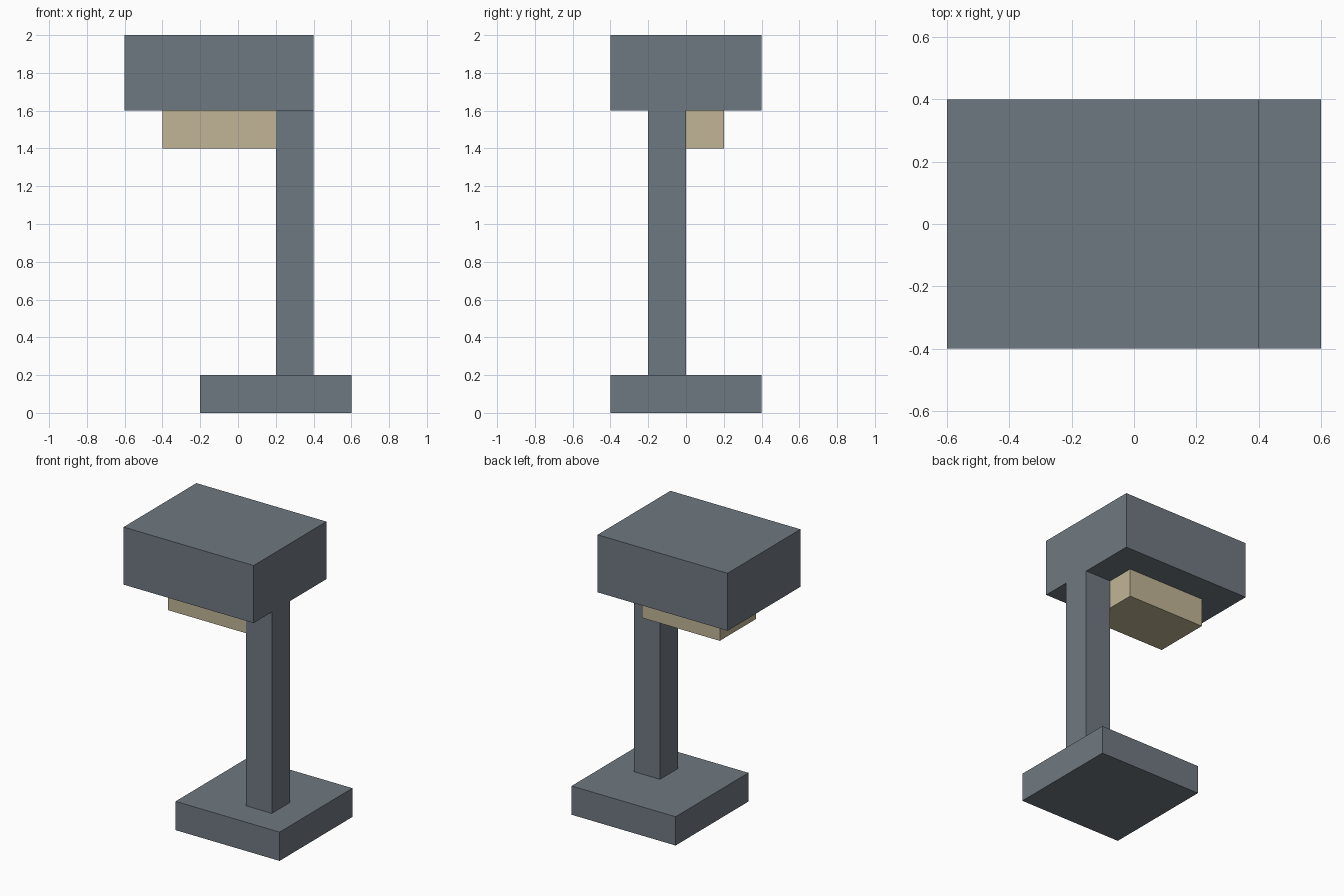
import bpy

cube = bpy.data.objects.get("Cube")
if cube:
    bpy.data.objects.remove(cube, do_unlink=True)


def make_material(name, rgb):
    mat = bpy.data.materials.new(name)
    mat.use_nodes = True
    mat.diffuse_color = (*rgb, 1)
    bsdf = next(n for n in mat.node_tree.nodes if n.type == 'BSDF_PRINCIPLED')
    bsdf.inputs["Base Color"].default_value = (*rgb, 1)
    return mat


def box(name, low, high, mat):
    """Axis-aligned box between two opposite corners."""
    centre = [(a + b) / 2 for a, b in zip(low, high)]
    size = [b - a for a, b in zip(low, high)]
    bpy.ops.mesh.primitive_cube_add(size=1, location=centre)
    obj = bpy.context.object
    obj.name = name
    obj.scale = size
    bpy.ops.object.transform_apply(location=False, rotation=False, scale=True)
    obj.data.materials.append(mat)
    return obj


slate = make_material("slate grey", (0.159, 0.191, 0.220))
cream = make_material("warm cream", (0.527, 0.462, 0.305))

# Foot and upright
box("base", (-0.2, -0.4, 0.0), (0.6, 0.4, 0.2), slate)
box("post", (0.2, -0.2, 0.2), (0.4, 0.0, 1.6), slate)

# Overhanging shade with the light under it
box("lamp_head", (-0.6, -0.4, 1.6), (0.4, 0.4, 2.0), slate)
box("light_panel", (-0.4, -0.2, 1.4), (0.2, 0.2, 1.6), cream)
